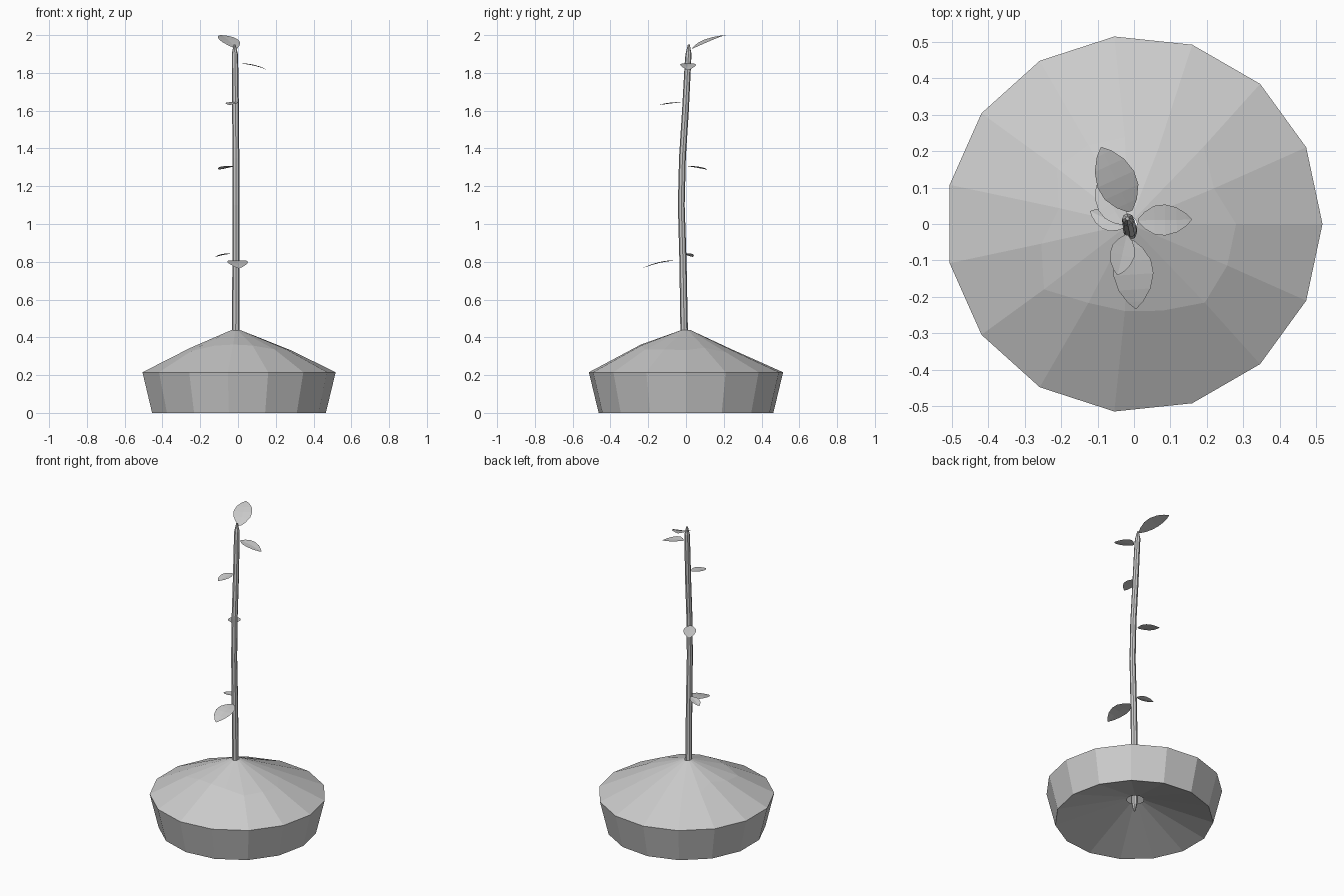
import bpy, bmesh
from math import sin, cos, pi
from mathutils import Vector

cube = bpy.data.objects.get("Cube")
if cube:
    bpy.data.objects.remove(cube)

grey = bpy.data.materials.new("plain grey")
grey.use_nodes = True
colour = (0.6, 0.6, 0.6, 1)
grey.diffuse_color = colour
grey.node_tree.nodes["Principled BSDF"].inputs["Base Color"].default_value = colour


def finish(name, bm, recalc=False):
    if recalc:
        bmesh.ops.recalc_face_normals(bm, faces=bm.faces)
    mesh = bpy.data.meshes.new(name)
    bm.to_mesh(mesh)
    bm.free()
    mesh.materials.append(grey)
    obj = bpy.data.objects.new(name, mesh)
    bpy.context.collection.objects.link(obj)
    return obj


def bridge(bm, a, b):
    n = len(a)
    for i in range(n):
        j = (i + 1) % n
        bm.faces.new((a[i], a[j], b[j], b[i]))


# Planter: hollowed underside, flared wall and an uneven soil mound
SIDES = 15
angles = [2 * pi * i / SIDES for i in range(SIDES)]
mound_radii = [.28, .24, .285, .22, .24, .25, .26, .21, .26, .305, .25, .24, .25, .29, .28]


def ring(bm, radius, z, cx=0.0):
    return [bm.verts.new((cx + radius * cos(a), radius * sin(a), z)) for a in angles]


bm = bmesh.new()
under = ring(bm, 0.05, 0.14, -0.01)
foot = ring(bm, 0.465, 0.0)
rim = ring(bm, 0.517, 0.215)
slope = []
for a, r in zip(angles, mound_radii):
    z = 0.44 - 0.455 * (r - 0.02) + 0.01 - 0.012 * sin(a)
    slope.append(bm.verts.new((r * cos(a), r * sin(a), z)))
crown = ring(bm, 0.02, 0.44, -0.012)
for lower, upper in ((under, foot), (foot, rim), (rim, slope), (slope, crown)):
    bridge(bm, lower, upper)
finish("planter_with_soil", bm)

# Stem: bent tapering tube, given as x, y, z, radius
stem_path = [(-.012, -.01, .07, .006), (-.012, -.01, .13, .02), (-.012, -.01, .44, .02),
             (-.011, -.016, .8, .019), (-.01, -.025, 1.1, .018), (-.011, -.019, 1.35, .018),
             (-.013, -.003, 1.6, .018), (-.016, .01, 1.85, .017), (-.017, .013, 1.9, .016),
             (-.018, .015, 1.95, .005)]
bm = bmesh.new()
rings = [[bm.verts.new((x + r * cos(k * pi / 4), y + r * sin(k * pi / 4), z)) for k in range(8)]
         for x, y, z, r in stem_path]
for lower, upper in zip(rings, rings[1:]):
    bridge(bm, lower, upper)
bm.faces.new(rings[0][::-1])
bm.faces.new(rings[-1])
finish("stem", bm, recalc=True)


# Leaves: thin arched blades with a pointed tip
def leaf(name, base, tip, width, arch):
    base, tip = Vector(base), Vector(tip)
    along = tip - base
    side = Vector((-along.y, along.x, 0)).normalized()
    outline = [(0, .12), (.12, .55), (.3, .92), (.5, 1), (.72, .8), (.9, .4), (1, .04)]
    bm = bmesh.new()
    rows = []
    for t, w in outline:
        mid = base + along * t + Vector((0, 0, arch * 4 * t * (1 - t)))
        edge = side * w * width / 2
        cup = Vector((0, 0, 0.004 * w))
        rows.append([bm.verts.new(p) for p in (mid - edge, mid - cup, mid + edge)])
    for a, b in zip(rows, rows[1:]):
        for k in range(2):
            bm.faces.new((a[k], b[k], b[k + 1], a[k + 1]))
    finish(name, bm)


leaf("top_leaf", (-.01, .035, 1.93), (-.09, .21, 2.0), .11, .012)
leaf("upper_left_leaf", (.012, .01, 1.85), (.158, .012, 1.815), .085, .01)
leaf("upper_front_leaf", (-.02, -.03, 1.645), (-.045, -.14, 1.63), .068, .004)
leaf("middle_back_leaf", (-.03, .0, 1.308), (-.1, .112, 1.288), .075, .004)
leaf("lower_right_leaf", (-.03, -.01, .845), (-.12, .035, .826), .055, .005)
leaf("lower_front_leaf", (-.008, -.045, .808), (.005, -.232, .765), .11, .012)
